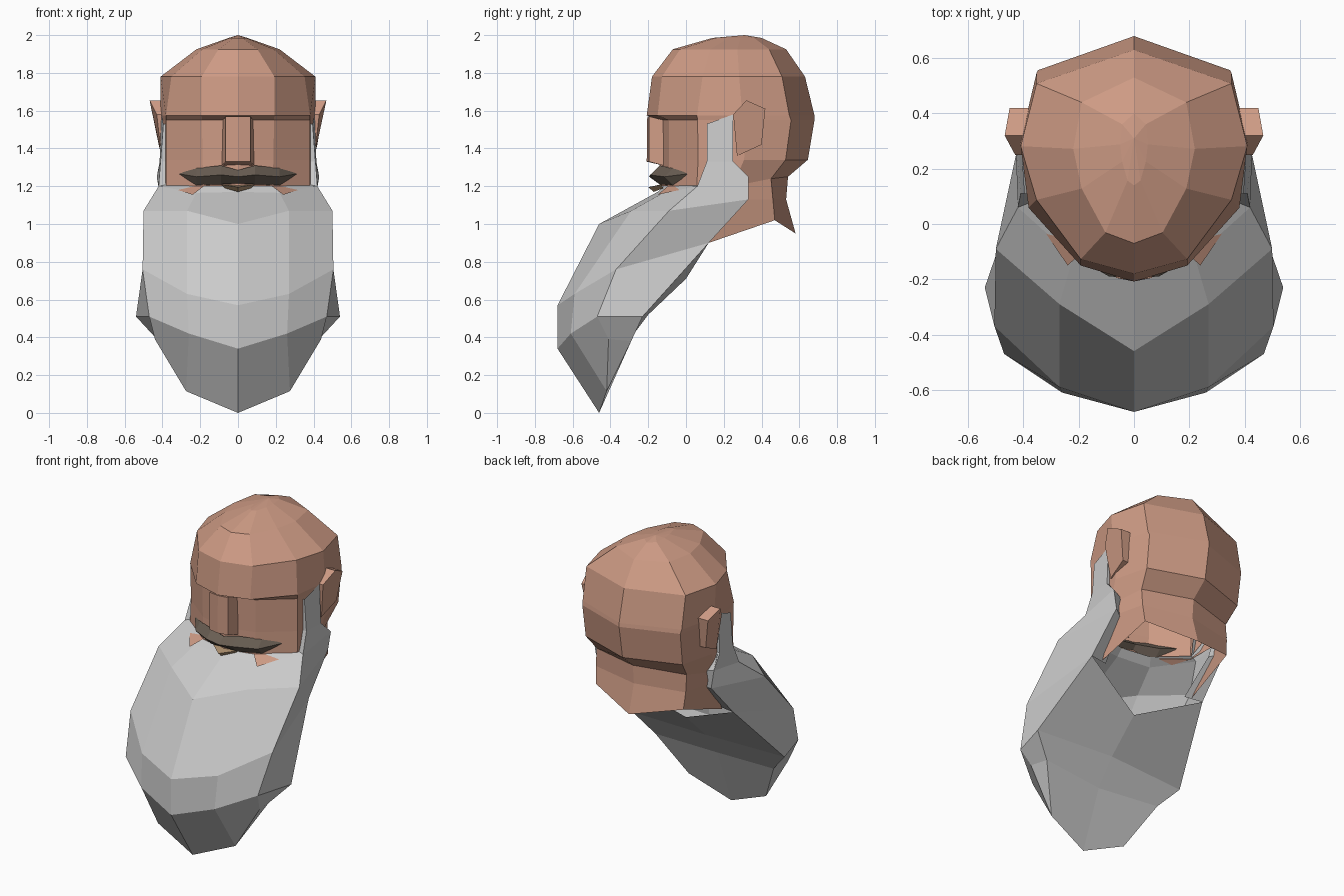
import bpy, bmesh


def material(name, rgb):
    m = bpy.data.materials.new(name)
    m.diffuse_color = (*rgb, 1)
    return m


skin = material("skin", (0.62, 0.33, 0.235))
hair = material("dark_hair", (0.14, 0.11, 0.085))
lip_mat = material("lip", (0.45, 0.30, 0.17))


def build(name, strips, mat=None, polys=()):
    """Skin rows of points into quads, mirror across x, weld, flat shade."""
    bm = bmesh.new()
    for sx in (1, -1):
        for rows in strips:
            grid = [[bm.verts.new((sx * x, y, z)) for x, y, z in r] for r in rows]
            for a, b in zip(grid, grid[1:]):
                for i in range(len(a) - 1):
                    bm.faces.new((a[i], a[i + 1], b[i + 1], b[i]))
        for poly in polys:
            bm.faces.new([bm.verts.new((sx * x, y, z)) for x, y, z in poly])
    bmesh.ops.remove_doubles(bm, verts=bm.verts, dist=0.001)
    bmesh.ops.dissolve_degenerate(bm, edges=bm.edges, dist=0.0005)
    bmesh.ops.recalc_face_normals(bm, faces=bm.faces)
    me = bpy.data.meshes.new(name)
    bm.to_mesh(me)
    bm.free()
    ob = bpy.data.objects.new(name, me)
    bpy.context.collection.objects.link(ob)
    if mat:
        me.materials.append(mat)
    return ob


# Skull: ten-sided rings (z, front y, back y, half width, temple width, temple depth)
RINGS = [(1.20, -0.14, 0.54, 0.385, 0.99, 0.29), (1.34, -0.14, 0.645, 0.40, 0.95, 0.26),
         (1.55, -0.145, 0.68, 0.405, 0.94, 0.25), (1.575, -0.208, 0.68, 0.41, 0.93, 0.30),
         (1.78, -0.18, 0.63, 0.41, 0.86, 0.33), (1.925, -0.07, 0.53, 0.22, 0.86, 0.33),
         (1.985, 0.14, 0.40, 0.05, 0.86, 0.33)]
skull = [[(w * u, f + (b - f) * v, z) for u, v in
          [(0, 0), (0.47, 0.065), (tu, tv), (1, 0.57), (0.86, 0.85), (0, 1)]]
         for z, f, b, w, tu, tv in RINGS]
skull[0][4:] = [(0.32, 0.45, 1.24), (0, 0.54, 1.25)]
skull.append([(0, 0.31, 2.0)] * 6)
# Neck: sheet hanging from the back of the skull ring
neck = [skull[0][3:],
        [(0.37, 0.25, 1.13), (0.32, 0.46, 1.13), (0, 0.53, 1.13)],
        [(0.34, 0.12, 0.90), (0.31, 0.47, 1.02), (0, 0.58, 0.95)]]
cheek = [(0.18, -0.096, 1.20), (0.24, -0.15, 1.155), (0.381, 0.057, 1.20)]
build("head", [skull, neck], skin, [cheek])

# Nose: narrow block between the brows
build("nose", [[[(0, -0.14, 1.57), (0.06, -0.14, 1.57)],
                [(0, -0.205, 1.57), (0.065, -0.195, 1.57)],
                [(0, -0.208, 1.33), (0.065, -0.195, 1.33)],
                [(0, -0.12, 1.31), (0.08, -0.12, 1.31)]],
               [[(0.065, -0.195, 1.57), (0.065, -0.195, 1.33)],
                [(0.08, -0.12, 1.55), (0.085, -0.12, 1.31)]]], skin)

# Ears: tapering slabs on the sides of the skull
EAR = [(0.25, 1.58, 0.43), (0.32, 1.655, 0.468), (0.42, 1.61, 0.45),
       (0.40, 1.42, 0.42), (0.27, 1.36, 0.405)]
inner = [(0.37, y, z) for y, z, x in EAR]
outer = [(x, y, z) for y, z, x in EAR]
build("ears", [[inner + inner[:1], outer + outer[:1]]], skin, [outer])

# Beard: half rings from front centre round to back centre, closing at the tip
tip, low = (0, -0.46, 0.0), (0.275, -0.42, 0.115)
fronts = [
    [(0, -0.11, 1.21), (0.19, -0.075, 1.205), (0.37, 0.08, 1.21), (0.40, 0.25, 1.33)],
    [(0, -0.15, 1.17), (0.22, -0.12, 1.165), (0.42, 0.06, 1.20), (0.43, 0.33, 1.25)],
    [(0, -0.46, 1.00), (0.27, -0.29, 1.07), (0.50, -0.09, 1.07), (0.41, 0.33, 1.13)],
    [(0, -0.68, 0.57), (0.27, -0.59, 0.63), (0.505, -0.37, 0.76), (0.42, 0.12, 0.90)]]
lower = [
    fronts[3] + [(0, 0.0, 0.71)],
    [(0, -0.68, 0.34), (0.26, -0.61, 0.42), (0.47, -0.47, 0.51),
     (0.54, -0.23, 0.51), (0, -0.20, 0.52)],
    [tip, low, (0.44, -0.41, 0.39), (0.42, -0.29, 0.38), (0, -0.32, 0.36)],
    [tip, low, low, low, tip]]
sideburn = [[(0.395, 0.11, 1.53), (0.405, 0.25, 1.58)],
            [(0.41, 0.11, 1.33), (0.415, 0.25, 1.33)],
            fronts[1][2:]]
# Thickness of the sideburns, turned in towards the skull
burn_back = [[(0.405, 0.25, 1.58), (0.36, 0.25, 1.56)],
             [(0.415, 0.25, 1.33), (0.36, 0.25, 1.33)],
             [(0.43, 0.33, 1.25), (0.35, 0.31, 1.22)],
             [(0.41, 0.33, 1.13), (0.33, 0.28, 1.10)],
             [(0.42, 0.12, 0.90), (0.30, 0.10, 0.90)]]
burn_front = [[(0.395, 0.11, 1.53), (0.36, 0.11, 1.53)],
              [(0.41, 0.11, 1.33), (0.36, 0.11, 1.33)],
              [(0.42, 0.06, 1.20), (0.37, 0.08, 1.21)]]
build("beard", [fronts, lower, sideburn, burn_back, burn_front])

# Moustache: curved diamond section (x, y, z, half depth, half height)
SECTIONS = [(0, -0.145, 1.25, 0.05, 0.035), (0.09, -0.14, 1.26, 0.05, 0.05),
            (0.22, -0.07, 1.25, 0.045, 0.045), (0.31, 0.01, 1.265, 0.005, 0.004)]
rows = [[(x, y, z + h), (x, y - d, z), (x, y, z - h), (x, y + d, z), (x, y, z + h)]
        for x, y, z, d, h in SECTIONS]
build("moustache", [rows], hair)

# Lower lip: small wedge under the moustache
build("lower_lip", [[[(0, -0.20, 1.195), (0.09, -0.13, 1.21)],
                     [(0, -0.17, 1.17), (0.07, -0.12, 1.19)]]], lip_mat,
      [[(0, -0.20, 1.195), (0.09, -0.13, 1.21), (0, -0.10, 1.21)]])
